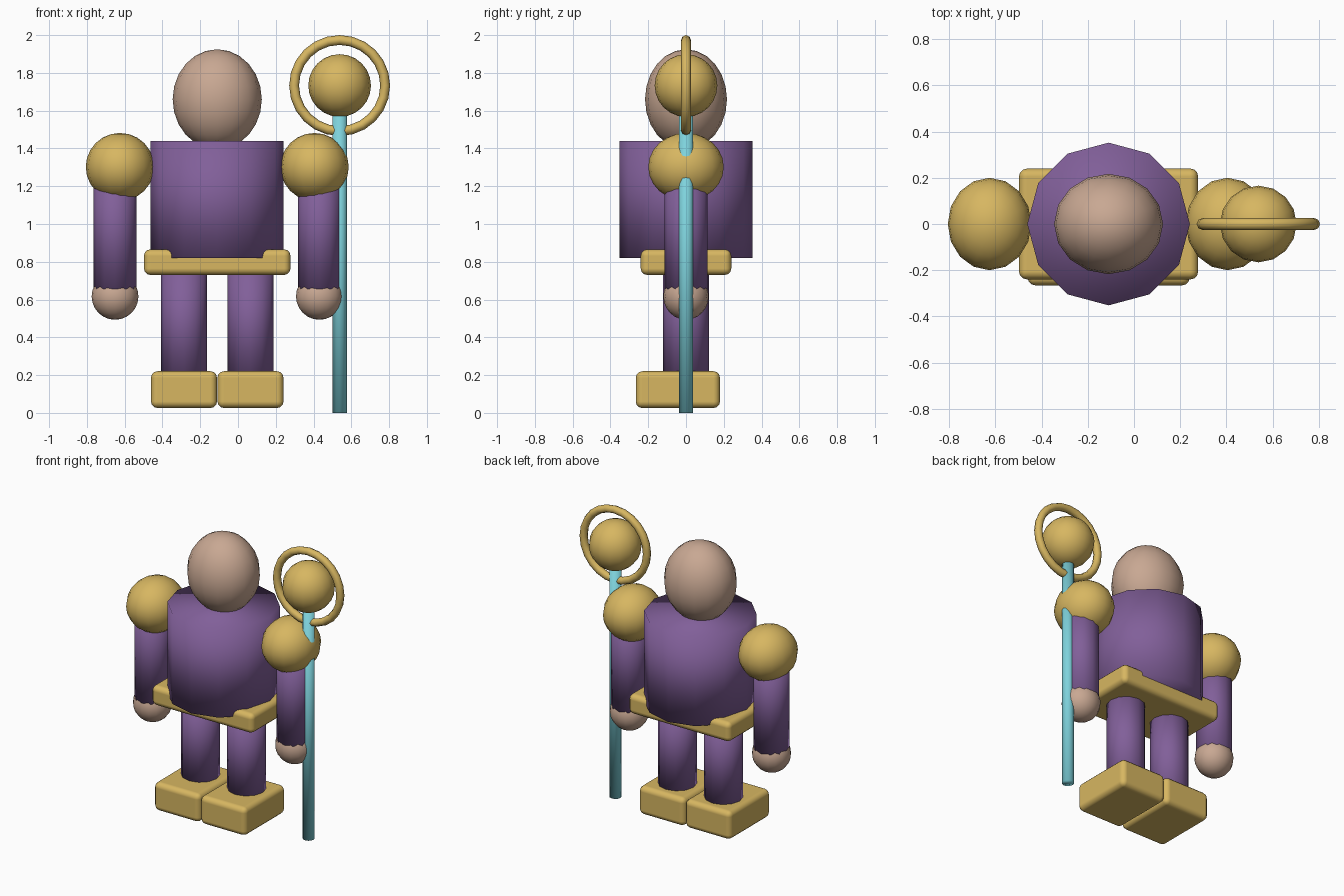
import bpy

cube = bpy.data.objects.get("Cube")
if cube:
    bpy.data.objects.remove(cube, do_unlink=True)


def material(name, rgb):
    m = bpy.data.materials.new(name)
    m.use_nodes = True
    m.diffuse_color = (*rgb, 1)
    m.node_tree.nodes["Principled BSDF"].inputs["Base Color"].default_value = (*rgb, 1)
    return m


GOLD = material("gold", (0.68, 0.47, 0.12))
PURPLE = material("purple cloth", (0.22, 0.115, 0.32))
SKIN = material("skin", (0.58, 0.39, 0.29))
CYAN = material("cyan staff", (0.21, 0.65, 0.72))

CX = -0.11   # body centre line
STAFF_X = 0.538


def finish(name, mat):
    ob = bpy.context.object
    ob.name = name
    ob.data.materials.append(mat)
    bpy.ops.object.shade_smooth()
    return ob


def ball(name, mat, loc, radii, segments=16, rings=12):
    bpy.ops.mesh.primitive_uv_sphere_add(segments=segments, ring_count=rings, radius=1, location=loc)
    bpy.context.object.scale = radii
    return finish(name, mat)


def tube(name, mat, x, z0, z1, radius, sides=12):
    bpy.ops.mesh.primitive_cylinder_add(vertices=sides, radius=radius, depth=z1 - z0,
                                        location=(x, 0, (z0 + z1) / 2))
    return finish(name, mat)


def rounded_box(name, mat, loc, size, bevel):
    bpy.ops.mesh.primitive_cube_add(size=1, location=loc)
    bpy.context.object.scale = size
    bpy.ops.object.transform_apply(location=False, rotation=False, scale=True)
    ob = finish(name, mat)
    mod = ob.modifiers.new("soft edges", "BEVEL")
    mod.width, mod.segments = bevel, 3
    mod.harden_normals = True
    return ob


# Body
tube("torso", PURPLE, CX, 0.82, 1.44, 0.352)
tube("neck", GOLD, CX, 1.38, 1.446, 0.12)
ball("head", SKIN, (CX, 0, 1.66), (0.236, 0.217, 0.265))
rounded_box("belt", GOLD, (CX, 0, 0.798), (0.776, 0.48, 0.136), 0.035)

# Limbs, mirrored about the body centre line
for side, s in (("right", -1), ("left", 1)):
    ball(side + "_shoulder", GOLD, (CX + s * 0.515, 0, 1.302), (0.181, 0.2, 0.18))
    tube(side + "_arm", PURPLE, CX + s * 0.541, 0.655, 1.3, 0.114)
    ball(side + "_hand", SKIN, (CX + s * 0.541, 0, 0.617), (0.124, 0.12, 0.124))
    tube(side + "_leg", PURPLE, CX + s * 0.176, 0.18, 0.78, 0.122)
    rounded_box(side + "_boot", GOLD, (CX + s * 0.176, -0.043, 0.123), (0.35, 0.446, 0.195), 0.035)

# Staff with its orb and ring
tube("staff", CYAN, STAFF_X, 0, 1.6, 0.038)
ball("staff_orb", GOLD, (STAFF_X, 0, 1.733), (0.166, 0.166, 0.166))
bpy.ops.mesh.primitive_torus_add(major_radius=0.241, minor_radius=0.026, major_segments=24,
                                 minor_segments=8, location=(STAFF_X, 0, 1.733),
                                 rotation=(1.5708, 0, 0))
finish("staff_ring", GOLD)
